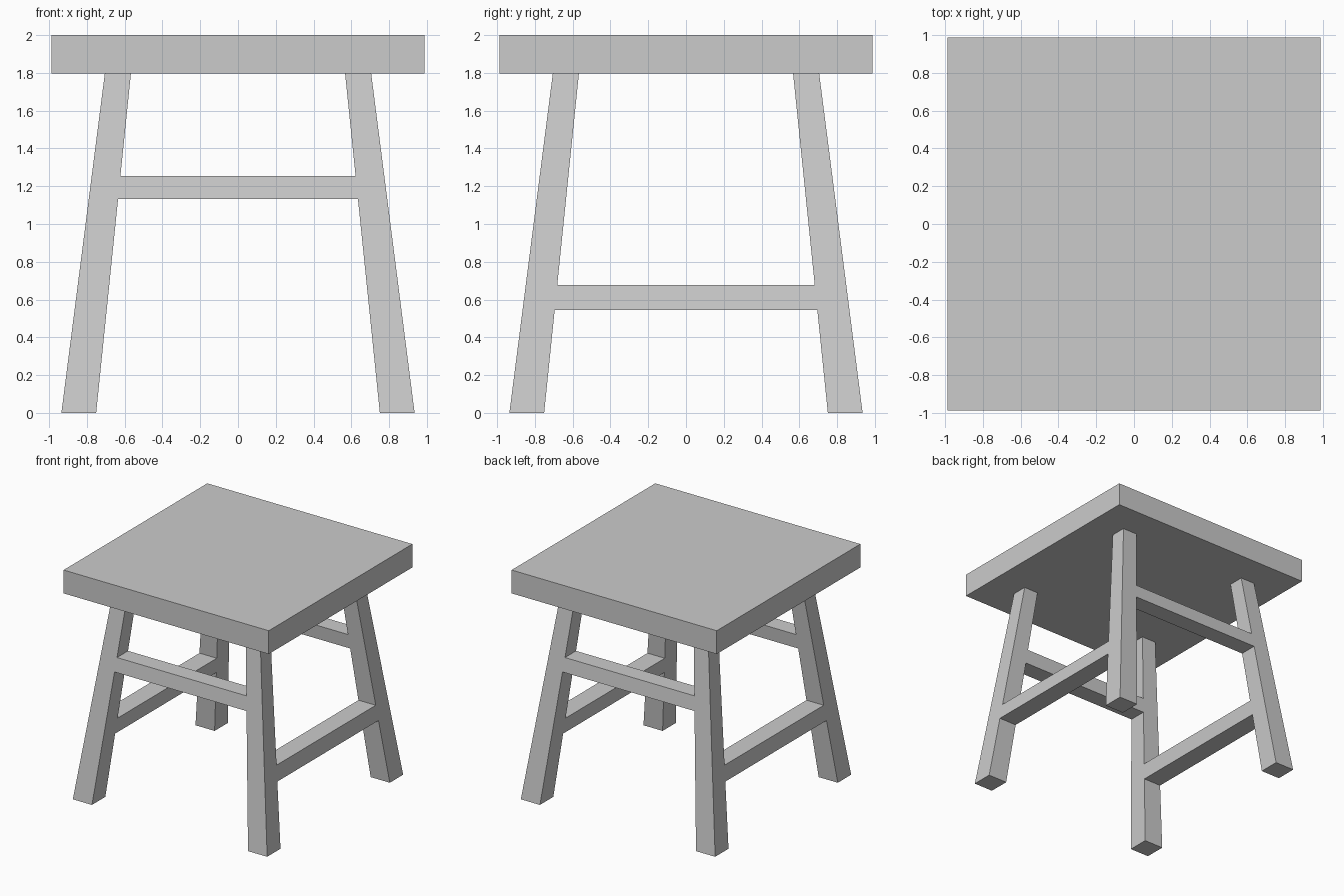
import bpy, bmesh

if "Cube" in bpy.data.objects:
    bpy.data.objects.remove(bpy.data.objects["Cube"])

SEAT_BOTTOM, SEAT_TOP, SEAT_HALF = 1.797, 2.0, 0.987
# Edge loops up the leg; the stretchers grow out of segments 1 and 3
LEVELS = [0.0, 0.544, 0.677, 1.132, 1.255, SEAT_BOTTOM]
SIDE_SEGMENT, FRONT_SEGMENT = 1, 3


def make_object(name, bm):
    bmesh.ops.recalc_face_normals(bm, faces=bm.faces[:])
    mesh = bpy.data.meshes.new(name)
    bm.to_mesh(mesh)
    bm.free()
    obj = bpy.data.objects.new(name, mesh)
    bpy.context.collection.objects.link(obj)
    return obj


def leg_ring(bm, z):
    """Square section of the splayed, tapered leg at height z."""
    t = z / SEAT_BOTTOM
    i = 0.751 + (0.567 - 0.751) * t
    o = 0.935 + (0.705 - 0.935) * t
    return [bm.verts.new((x, y, z)) for x, y in ((i, i), (o, i), (o, o), (i, o))]


def half_stretcher(bm, quad, axis):
    """Extend an opening in the leg to the mirror plane of the given axis."""
    ends = []
    for v in quad:
        co = v.co.copy()
        co[axis] = 0.0
        ends.append(bm.verts.new(co))
    for k in range(4):
        n = (k + 1) % 4
        bm.faces.new((quad[k], quad[n], ends[n], ends[k]))


# Seat slab
bm = bmesh.new()
bmesh.ops.create_cube(bm, size=1.0)
bmesh.ops.scale(bm, vec=(2 * SEAT_HALF, 2 * SEAT_HALF, SEAT_TOP - SEAT_BOTTOM), verts=bm.verts[:])
bmesh.ops.translate(bm, vec=(0, 0, (SEAT_TOP + SEAT_BOTTOM) / 2), verts=bm.verts[:])
make_object("seat", bm)

# One leg with half of each adjoining stretcher, mirrored to all four corners
bm = bmesh.new()
rings = [leg_ring(bm, z) for z in LEVELS]
bm.faces.new(rings[0])
for s, (low, high) in enumerate(zip(rings, rings[1:])):
    for k in range(4):
        n = (k + 1) % 4
        quad = (low[k], low[n], high[n], high[k])
        if s == FRONT_SEGMENT and k == 3:      # front and back stretchers
            half_stretcher(bm, quad, 0)
        elif s == SIDE_SEGMENT and k == 0:     # left and right stretchers
            half_stretcher(bm, quad, 1)
        else:
            bm.faces.new(quad)
frame = make_object("legs_and_stretchers", bm)
mirror = frame.modifiers.new("mirror", 'MIRROR')
mirror.use_axis = (True, True, False)
mirror.use_clip = True
